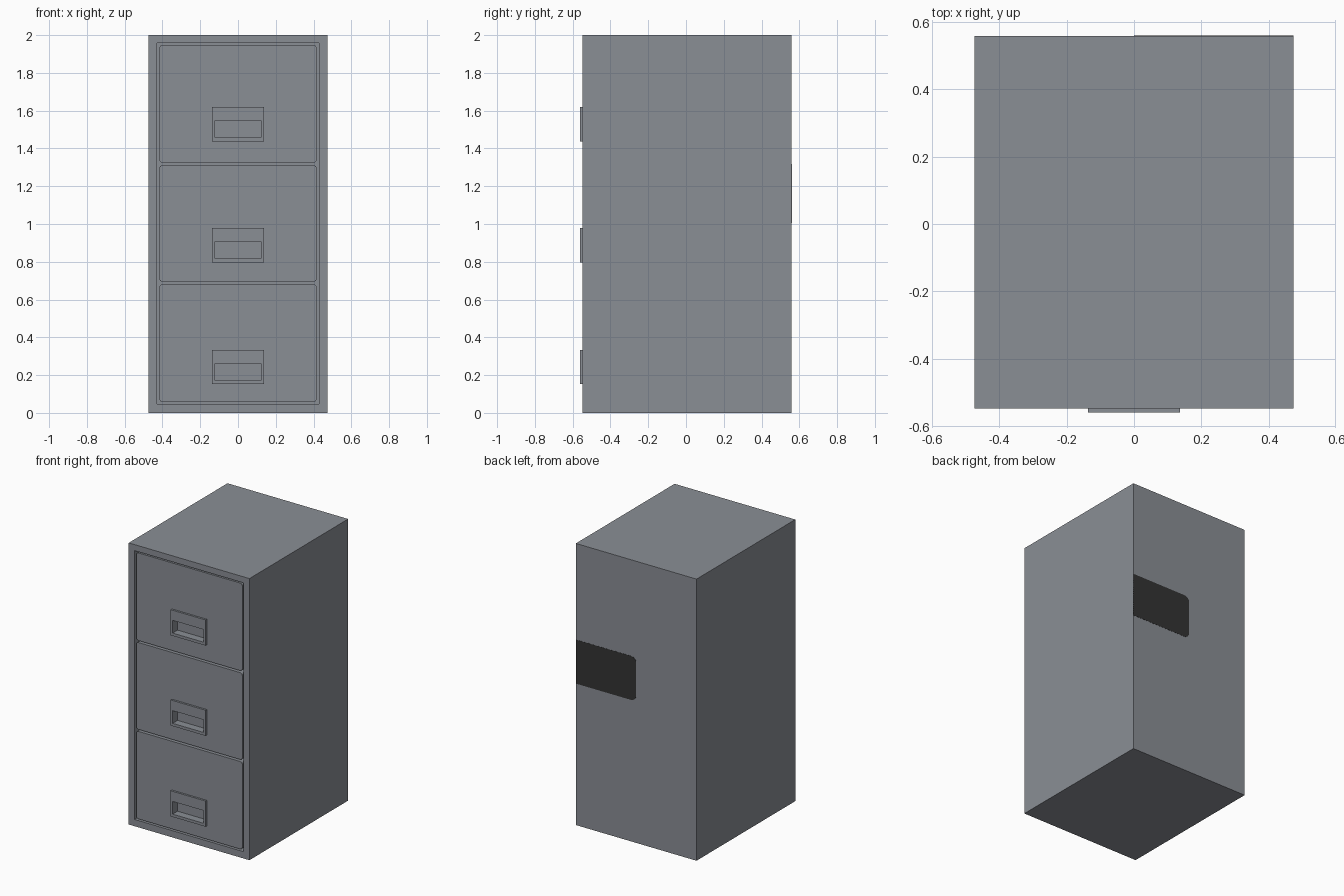
import bpy, bmesh

if "Cube" in bpy.data.objects:
    bpy.data.objects.remove(bpy.data.objects["Cube"])


def material(name, rgb):
    m = bpy.data.materials.new(name)
    m.diffuse_color = (*rgb, 1)
    m.use_nodes = True
    m.node_tree.nodes["Principled BSDF"].inputs["Base Color"].default_value = m.diffuse_color
    return m


GREY = material("steel_grey", (0.255, 0.272, 0.30))
BLACK = material("label_black", (0.033, 0.033, 0.033))


def box(name, x, y, z, mat, radius=0, corners=lambda e: True):
    """Box from (min, max) ranges; edges running along y can be rounded."""
    bm = bmesh.new()
    bmesh.ops.create_cube(bm, size=1)
    for v in bm.verts:
        v.co = [r[0] if c < 0 else r[1] for c, r in zip(v.co, (x, y, z))]
    if radius:
        edges = [e for e in bm.edges
                 if abs(e.verts[0].co.y - e.verts[1].co.y) > 1e-5 and corners(e)]
        bmesh.ops.bevel(bm, geom=edges, offset=radius, segments=4,
                        profile=0.5, affect='EDGES')
    mesh = bpy.data.meshes.new(name)
    bm.to_mesh(mesh)
    bm.free()
    mesh.materials.append(mat)
    ob = bpy.data.objects.new(name, mesh)
    bpy.context.collection.objects.link(ob)
    return ob


def cut(targets, x, y, z):
    """Carve a box-shaped pocket out of each target."""
    cutter = box("cutter", x, y, z, GREY)
    cutter.hide_render = True
    for ob in targets:
        mod = ob.modifiers.new("pocket", 'BOOLEAN')
        mod.object = cutter
        mod.operation = 'DIFFERENCE'
        mod.solver = 'EXACT'
        bpy.context.view_layer.objects.active = ob
        bpy.ops.object.modifier_apply(modifier=mod.name)
    bpy.data.objects.remove(cutter)


# Cabinet shell with one tall opening in the front
cabinet = box("cabinet_body", (-0.474, 0.474), (-0.549, 0.559), (0, 2), GREY)
cut([cabinet], (-0.428, 0.428), (-0.7, -0.48), (0.048, 1.957))

# Three drawers, each with a raised handle plate and a finger pocket
drawers = [("bottom", 0.058, 0.680, 0.152),
           ("middle", 0.694, 1.311, 0.797),
           ("top", 1.325, 1.947, 1.438)]
for name, z0, z1, h in drawers:
    drawer = box(name + "_drawer", (-0.416, 0.416), (-0.546, -0.475),
                 (z0, z1), GREY, 0.016)
    handle = box(name + "_handle", (-0.137, 0.137), (-0.56, -0.54),
                 (h, h + 0.182), GREY)
    cut([drawer, handle], (-0.121, 0.121), (-0.6, -0.505),
        (h + 0.02, h + 0.11))

# Black label on the back, running to the +x edge, rounded at its inner end
box("back_label", (0, 0.474), (0.555, 0.56), (1.005, 1.317), BLACK, 0.04,
    lambda e: e.verts[0].co.x < 0.1)
